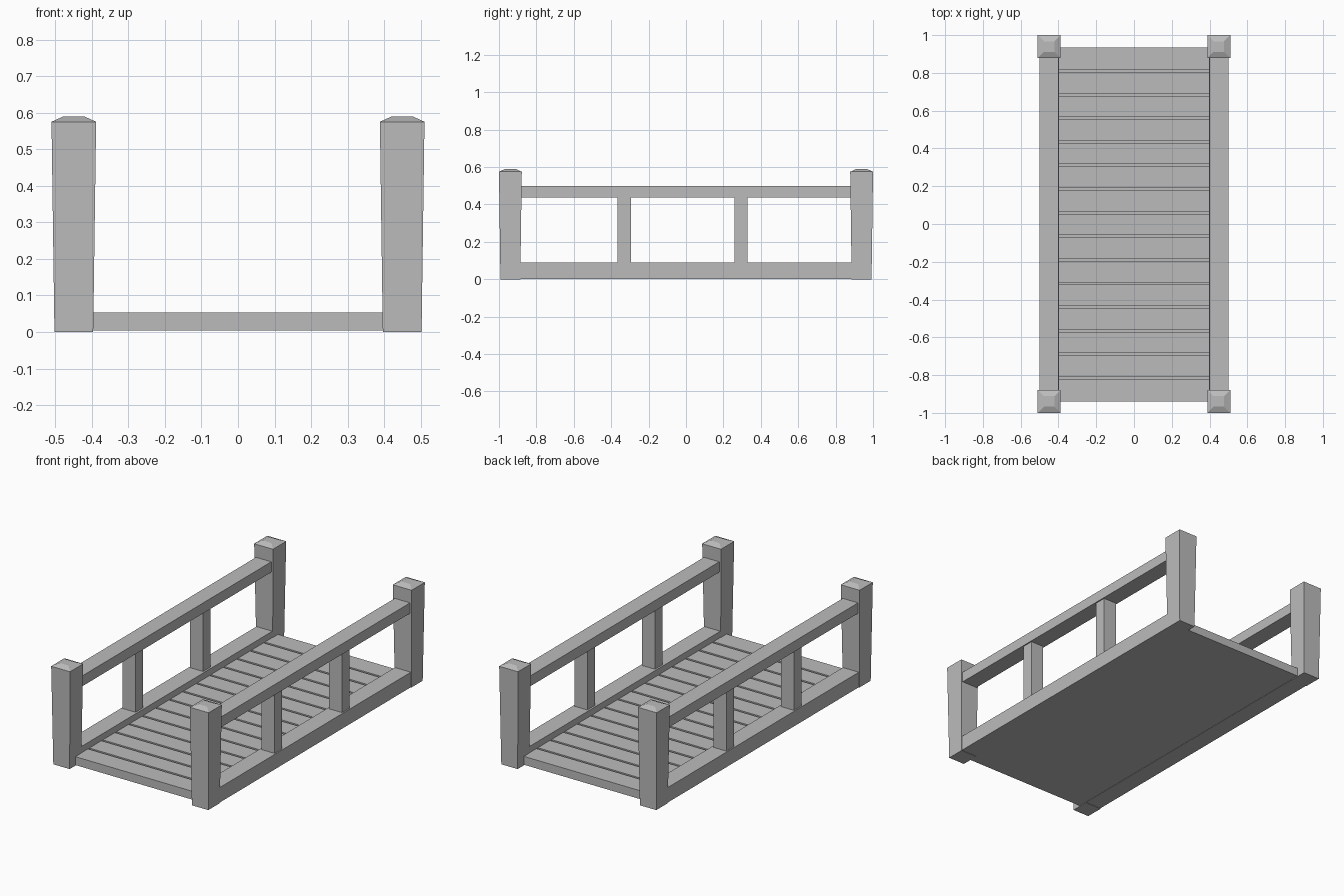
import bpy
import bmesh

cube = bpy.data.objects.get("Cube")
if cube:
    bpy.data.objects.remove(cube, do_unlink=True)

# One plain grey for everything
GREY = (0.5, 0.5, 0.5, 1.0)
mat = bpy.data.materials.new("plain grey")
mat.use_nodes = True
mat.diffuse_color = GREY
bsdf = next(n for n in mat.node_tree.nodes if n.type == "BSDF_PRINCIPLED")
bsdf.inputs["Base Color"].default_value = GREY
bsdf.inputs["Roughness"].default_value = 0.8


def finish(name, bm):
    bmesh.ops.recalc_face_normals(bm, faces=bm.faces)
    mesh = bpy.data.meshes.new(name)
    bm.to_mesh(mesh)
    bm.free()
    mesh.materials.append(mat)
    obj = bpy.data.objects.new(name, mesh)
    bpy.context.scene.collection.objects.link(obj)
    return obj


def box(name, x, y, z):
    """Box from (low, high) ranges on each axis."""
    bm = bmesh.new()
    bmesh.ops.create_cube(bm, size=1)
    for v in bm.verts:
        v.co = [r[0] if c < 0 else r[1] for c, r in zip(v.co, (x, y, z))]
    return finish(name, bm)


def post(name, cx, cy):
    """Flared square post with a low pyramid cap."""
    bm = bmesh.new()
    corners = ((-1, -1), (1, -1), (1, 1), (-1, 1))
    rings = [[bm.verts.new((cx + a * h, cy + b * h, z)) for a, b in corners]
             for h, z in ((0.053, 0), (0.061, 0.575), (0.028, 0.59))]
    for low, high in zip(rings, rings[1:]):
        for i in range(4):
            j = (i + 1) % 4
            bm.faces.new((low[i], low[j], high[j], high[i]))
    bm.faces.new(rings[0])
    bm.faces.new(rings[-1])
    return finish(name, bm)


def deck(name, half_width, start, end, bottom, top, planks, gap, depth):
    """Slab with grooves between the planks, extruded across the width."""
    pitch = (end - start) / planks
    outline = [(start, bottom), (start, top)]
    for i in range(1, planks):
        y = start + i * pitch
        outline += [(y - gap / 2, top), (y - gap / 2, top - depth),
                    (y + gap / 2, top - depth), (y + gap / 2, top)]
    outline += [(end, top), (end, bottom)]
    bm = bmesh.new()
    face = bm.faces.new([bm.verts.new((-half_width, y, z)) for y, z in outline])
    made = bmesh.ops.extrude_face_region(bm, geom=[face])["geom"]
    moved = [g for g in made if isinstance(g, bmesh.types.BMVert)]
    bmesh.ops.translate(bm, verts=moved, vec=(2 * half_width, 0, 0))
    return finish(name, bm)


# Walkway
deck("plank_deck", 0.4, -0.94, 0.935, 0.004, 0.053, 15, 0.013, 0.02)

# Sides: rails, balusters and corner posts
for side, s in (("left", 1), ("right", -1)):
    def across(inner, outer):
        return sorted((s * inner, s * outer))

    box(f"{side}_lower_rail", across(0.397, 0.5), (-0.985, 0.94), (0.002, 0.09))
    box(f"{side}_handrail", across(0.4, 0.499), (-0.93, 0.93), (0.437, 0.498))
    for place, y in (("front", -0.33), ("back", 0.295)):
        box(f"{side}_{place}_baluster", across(0.408, 0.492),
            (y - 0.035, y + 0.035), (0.085, 0.44))
    for place, y in (("front", -0.939), ("back", 0.939)):
        post(f"{side}_{place}_post", s * 0.449, y)
